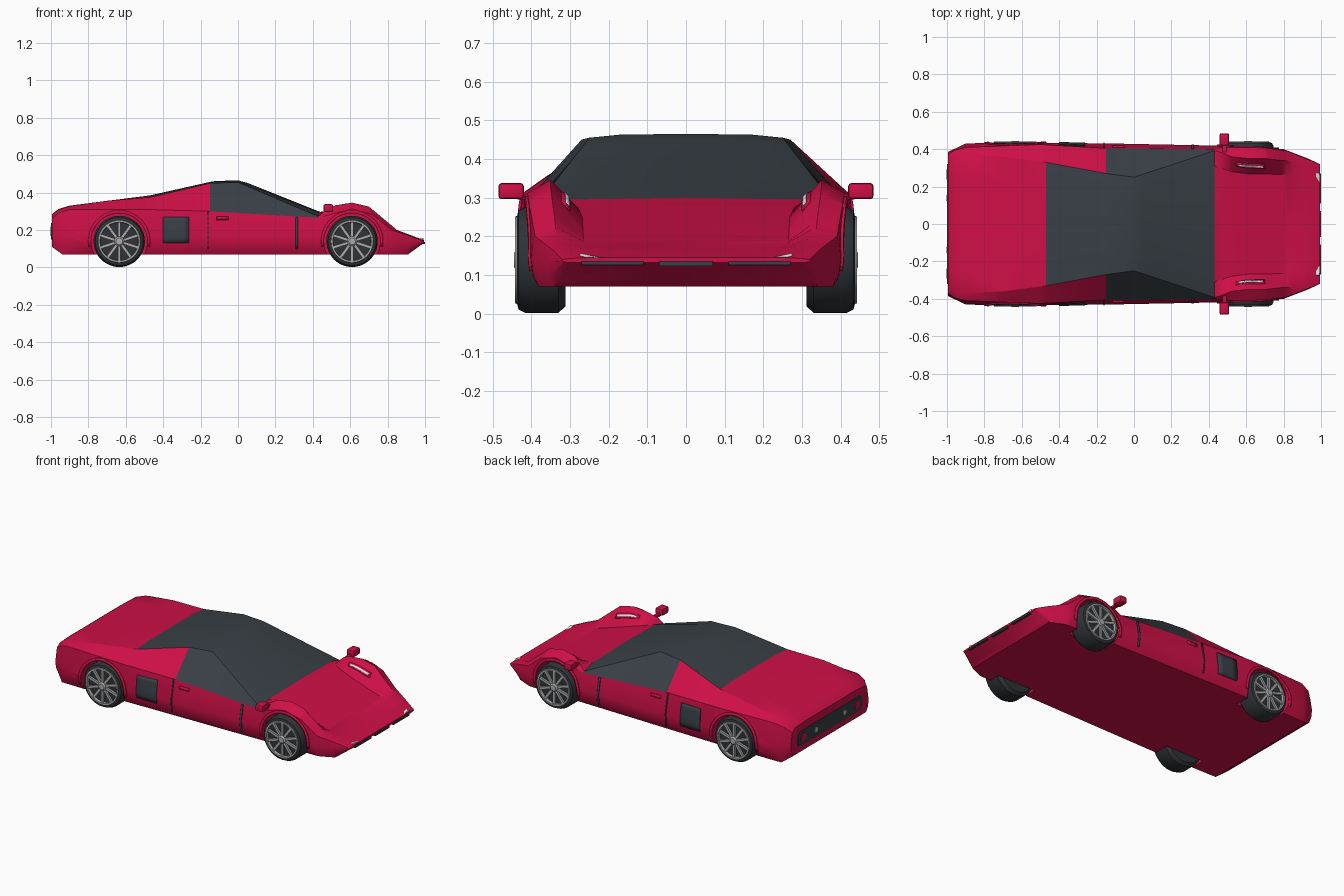
import bpy, bmesh, math
from mathutils import Matrix, Vector

if "Cube" in bpy.data.objects:
    bpy.data.objects.remove(bpy.data.objects["Cube"])


def material(name, rgb):
    m = bpy.data.materials.new(name)
    m.diffuse_color = (*rgb, 1)
    m.use_nodes = True
    m.node_tree.nodes["Principled BSDF"].inputs["Base Color"].default_value = m.diffuse_color
    return m


RED = material("red paint", (0.62, 0.005, 0.062))
DARK = material("dark glass", (0.04, 0.05, 0.06))
TYRE = material("tyre rubber", (0.028, 0.033, 0.038))
GREY = material("wheel metal", (0.42, 0.42, 0.42))
WHITE = material("lamp white", (0.8, 0.8, 0.8))


def finish(name, bm, mats, angle=35):
    bmesh.ops.recalc_face_normals(bm, faces=bm.faces)
    me = bpy.data.meshes.new(name)
    bm.to_mesh(me)
    bm.free()
    for m in mats:
        me.materials.append(m)
    ob = bpy.data.objects.new(name, me)
    bpy.context.collection.objects.link(ob)
    bpy.ops.object.select_all(action='DESELECT')
    ob.select_set(True)
    bpy.context.view_layer.objects.active = ob
    bpy.ops.object.shade_smooth_by_angle(angle=math.radians(angle))
    return ob


def box(name, centre, size, mat, bevel=0.0, rot=None):
    bm = bmesh.new()
    bmesh.ops.create_cube(bm, size=1)
    bmesh.ops.scale(bm, vec=size, verts=bm.verts)
    if bevel:
        bmesh.ops.bevel(bm, geom=bm.edges[:], offset=bevel, segments=2, affect='EDGES', profile=0.5)
    bm.transform(Matrix.Translation(centre) @ (rot or Matrix()))
    return finish(name, bm, [mat])


def lathe(name, profile, cx, cz, side, mat, n=48):
    # revolve (radius, y) points around the y axis
    bm = bmesh.new()
    vs = [bm.verts.new((r, side * y, 0)) for r, y in profile]
    es = [bm.edges.new(p) for p in zip(vs, vs[1:])]
    bmesh.ops.spin(bm, geom=vs + es, axis=(0, 1, 0), cent=(0, 0, 0), angle=math.tau,
                   steps=n, use_duplicate=False)
    bmesh.ops.remove_doubles(bm, verts=bm.verts, dist=1e-5)
    bm.transform(Matrix.Translation((cx, 0, cz)))
    return finish(name, bm, [mat])


def sheet(name, f, nu, nv, mat, thick=0.006):
    # thin plate following f(u, v)
    bm = bmesh.new()
    g = [[bm.verts.new(f(i / nu, j / nv)) for j in range(nv + 1)] for i in range(nu + 1)]
    for i in range(nu):
        for j in range(nv):
            bm.faces.new((g[i][j], g[i + 1][j], g[i + 1][j + 1], g[i][j + 1]))
    ob = finish(name, bm, [mat])
    mod = ob.modifiers.new("thickness", 'SOLIDIFY')
    mod.thickness, mod.offset = thick, 0
    return ob


# Body guide lines along the length: (x, half width, height)
E = 0.995
FLOOR = [(-E, .36, .11), (-.94, .40, .07), (-.5, .405, .07), (.82, .38, .07), (.91, .34, .07), (E, .30, .132)]
WAIST = [(-E, .385, .18), (-.9, .43, .17), (-.7, .437, .17), (-.1, .43, .17), (.5, .418, .17),
         (.8, .40, .14), (.93, .35, .135), (E, .32, .136)]
BELT = [(-E, .37, .26), (-.96, .395, .29), (-.9, .41, .31), (-.5, .425, .31), (-.15, .405, .30),
        (.43, .40, .265), (.5, .41, .285), (.61, .41, .312), (.72, .405, .282), (.82, .39, .20),
        (.93, .345, .165), (E, .32, .14)]
RAIL = [(-E, .34, .28), (-.96, .36, .308), (-.9, .37, .328), (-.7, .36, .356), (-.47, .33, .375),
        (-.15, .27, .45), (0, .25, .455), (.43, .392, .272), (.46, .385, .30), (.52, .36, .332),
        (.61, .35, .346), (.70, .35, .325), (.79, .34, .25), (.85, .335, .20), (.93, .31, .17), (E, .30, .143)]
INNER = [(-E, .25, .285), (-.96, .25, .312), (-.9, .25, .33), (-.47, .22, .383), (-.15, .18, .457),
         (0, .17, .463), (.43, .31, .295), (.52, .28, .275), (.61, .268, .25), (.8, .265, .19),
         (.93, .25, .167), (E, .25, .145)]
RIDGE = [(-E, 0, .285), (-.96, 0, .312), (-.9, 0, .33), (-.47, 0, .385), (-.12, 0, .462), (0, 0, .465),
         (.05, 0, .452), (.43, 0, .30), (.8, 0, .19), (E, 0, .146)]


def at(guide, x):
    for a, b in zip(guide, guide[1:]):
        if x <= b[0] + 1e-9:
            t = (x - a[0]) / (b[0] - a[0])
            return a[1] + t * (b[1] - a[1]), a[2] + t * (b[2] - a[2])
    return guide[-1][1:]


def section(x):
    f, w = at(FLOOR, x), at(WAIST, x)
    sill = (f[0] + .75 * (w[0] - f[0]), f[1] + .4 * (w[1] - f[1]))
    return [(0, f[1]), f, sill, w, at(BELT, x), at(RAIL, x), at(INNER, x), at(RIDGE, x)]


def side_y(x, z):
    # half width of the flank at a height
    p = section(x)[1:6]
    for a, b in zip(p, p[1:]):
        if z <= b[1]:
            return a[0] + (b[0] - a[0]) * max(0, z - a[1]) / max(1e-6, b[1] - a[1])
    return p[-1][0]


# Body shell with glass picked by panel and position
xs = sorted({p[0] for g in (FLOOR, WAIST, BELT, RAIL, INNER, RIDGE) for p in g})
bm = bmesh.new()
rings = []
for x in xs:
    s = section(x)
    ring = [bm.verts.new((x, y, z)) for y, z in s]
    ring += [bm.verts.new((x, -y, z)) for y, z in s[-2:0:-1]]
    rings.append(ring)
N = len(rings[0])
for i in range(len(xs) - 1):
    xc = (xs[i] + xs[i + 1]) / 2
    for k in range(N):
        j = (k + 1) % N
        face = bm.faces.new((rings[i][k], rings[i + 1][k], rings[i + 1][j], rings[i][j]))
        strip = min(k, N - 1 - k)
        if (strip >= 5 and -.47 < xc < .43) or (strip == 4 and -.15 < xc < .43):
            face.material_index = 1
bm.faces.new(rings[0])
bm.faces.new(rings[-1])
body = finish("body_shell", bm, [RED, DARK])

# Wheel wells
WHEELS = [(-.635, "rear"), (.61, "front")]
WZ = .139
for cx, _ in WHEELS:
    for s in (-1, 1):
        cut = lathe("well_cutter", [(0, .31), (.15, .31), (.15, .6), (0, .6)], cx, WZ, s, RED)
        cut.hide_render = True
        mod = body.modifiers.new("well", 'BOOLEAN')
        mod.operation, mod.object, mod.solver = 'DIFFERENCE', cut, 'EXACT'
        bpy.context.view_layer.objects.active = body
        bpy.ops.object.modifier_apply(modifier=mod.name)
        bpy.data.objects.remove(cut)
bpy.ops.object.select_all(action='DESELECT')
body.select_set(True)
bpy.context.view_layer.objects.active = body
bpy.ops.object.shade_smooth_by_angle(angle=math.radians(30))

for s, tag in ((-1, "right"), (1, "left")):
    def flank(x0, x1, z0, z1, s=s):
        def f(u, v):
            x, z = x0 + u * (x1 - x0), z0 + v * (z1 - z0)
            return x, s * (side_y(x, z) + .002), z
        return f

    # Wheels
    for cx, end in WHEELS:
        n = f"{end}_{tag}_"
        lathe(n + "tyre", [(0, .312), (.12, .312), (.137, .33), (.137, .415), (.128, .433), (.112, .437),
                           (.105, .425), (0, .425)], cx, WZ, s, TYRE)
        lathe(n + "rim", [(.105, .424), (.114, .436), (.112, .442), (.103, .442), (.101, .424)], cx, WZ, s, GREY)
        lathe(n + "hub", [(0, .445), (.018, .445), (.026, .438), (.026, .424)], cx, WZ, s, GREY, 20)
        for k in range(10):
            rot = Matrix.Rotation(math.tau * (k + .5) / 10, 4, 'Y')
            c = Vector((cx, s * .431, WZ)) + rot @ Vector((.064, 0, 0))
            box(n + "spoke", c, (.084, .012, .015), GREY, rot=rot)

        # Arch lip
        def lip(u, v, cx=cx, s=s):
            a, r = math.radians(-10 + 200 * u), .15 + .016 * v
            x, z = cx + r * math.cos(a), WZ + r * math.sin(a)
            return x, s * (side_y(x, z) + .003), z
        sheet(n + "arch_lip", lip, 24, 1, RED, .008)

    # Flank details
    sheet(tag + "_side_intake", flank(-.40, -.262, .13, .27), 4, 6, DARK)
    sheet(tag + "_door_gap_rear", flank(-.163, -.157, .10, .30), 1, 8, DARK)
    sheet(tag + "_door_gap_front", flank(.308, .32, .10, .268), 1, 8, DARK)
    sheet(tag + "_door_handle", flank(-.115, -.05, .255, .272), 3, 1, RED, .014)

    # Mirror
    box(tag + "_mirror", (.483, s * .452, .317), (.052, .066, .042), RED, .009)
    box(tag + "_mirror_stalk", (.483, s * .41, .302), (.022, .05, .014), RED)

    # Fender lamp slot on the inner fender slope
    def slope(x0, x1, t0, t1, lift, s=s):
        def f(u, v):
            x, t = x0 + u * (x1 - x0), t0 + v * (t1 - t0)
            (ya, za), (yb, zb) = at(INNER, x), at(RAIL, x)
            return x, s * (ya + t * (yb - ya) - lift), za + t * (zb - za) + lift
        return f
    sheet(tag + "_lamp_slot", slope(.545, .70, .42, .66, .001), 6, 1, RED, .008)
    sheet(tag + "_headlamp", slope(.56, .69, .48, .58, .005), 6, 1, WHITE, .004)

    # Nose corner lamp and outer grille
    box(tag + "_nose_lamp", (.982, s * .25, .148), (.018, .05, .007), WHITE,
        rot=Matrix.Rotation(s * .2, 4, 'X'))
    box(tag + "_nose_slot", (.991, s * .19, .131), (.018, .16, .011), DARK)

    # Tail lamps
    for y, r, m, part in ((.265, .026, RED, "tail_lamp"), (.14, .016, GREY, "exhaust_tip")):
        bm = bmesh.new()
        bmesh.ops.create_cone(bm, cap_ends=True, segments=20, radius1=r, radius2=r, depth=.008)
        bm.transform(Matrix.Translation((-.998, s * y, .193)) @ Matrix.Rotation(math.pi / 2, 4, 'Y'))
        finish(f"{tag}_{part}", bm, [m])

# Centre grille and rear panel
box("nose_slot_centre", (.991, 0, .130), (.018, .14, .012), DARK)
bm = bmesh.new()
bmesh.ops.create_cube(bm, size=1)
bmesh.ops.scale(bm, vec=(.008, .64, .09), verts=bm.verts)
bmesh.ops.bevel(bm, geom=[e for e in bm.edges if abs(e.verts[0].co.x - e.verts[1].co.x) > .001],
                offset=.03, segments=4, affect='EDGES', profile=0.5)
bmesh.ops.translate(bm, vec=(-.995, 0, .193), verts=bm.verts)
finish("rear_panel", bm, [DARK])
